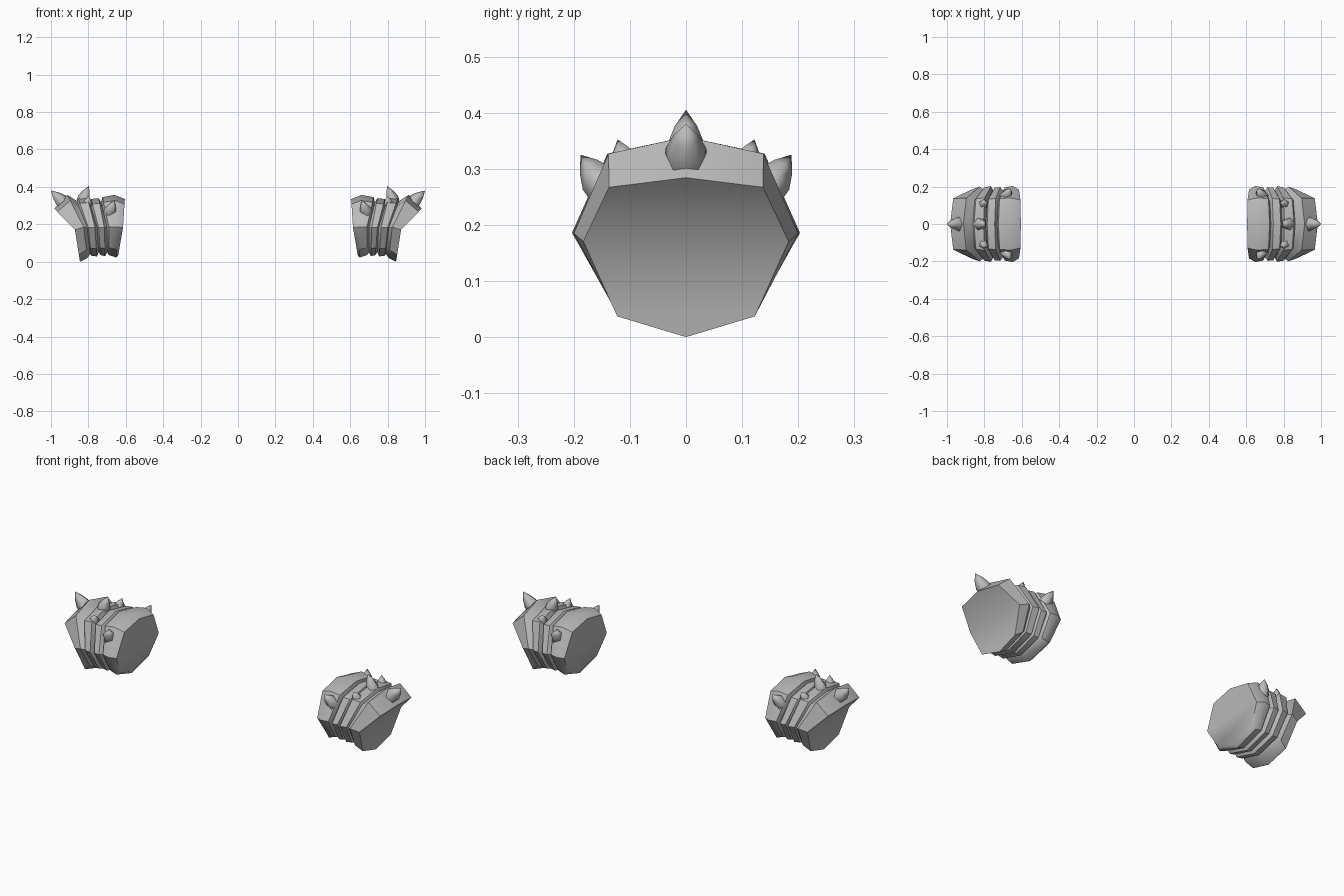
import bpy, bmesh, math
from mathutils import Vector

cube = bpy.data.objects.get("Cube")
if cube:
    bpy.data.objects.remove(cube)

grey = bpy.data.materials.new("plain grey")
grey.use_nodes = True
grey.diffuse_color = (0.5, 0.5, 0.5, 1)
grey.node_tree.nodes["Principled BSDF"].inputs["Base Color"].default_value = (0.5, 0.5, 0.5, 1)

# Fractions of half width and height going down one side of an eight-sided ring
ROUND = [(0, 1), (0.69, 0.91), (1, 0.49), (0.67, 0.13), (0, 0)]
FLARE = [(0, 1), (0.75, 0.94), (1, 0.6), (0.67, 0.13), (0, 0)]


def ring(top, side_x, bottom, width, shape=ROUND):
    """Eight points, bent at the side corners so the ring can lean."""
    half = []
    mid = shape[2][1]
    for fy, fz in shape:
        if fz > mid:
            x = side_x + (top[0] - side_x) * (fz - mid) / (1 - mid)
        else:
            x = bottom[0] + (side_x - bottom[0]) * fz / mid
        half.append(Vector((x, fy * width, bottom[1] + fz * (top[1] - bottom[1]))))
    other = [Vector((p.x, -p.y, p.z)) for p in half[3:0:-1]]
    return half + other


def finish(name, bm, side, angle):
    for v in bm.verts:
        v.co.x *= side
    bmesh.ops.recalc_face_normals(bm, faces=bm.faces)
    mesh = bpy.data.meshes.new(name)
    bm.to_mesh(mesh)
    bm.free()
    mesh.materials.append(grey)
    ob = bpy.data.objects.new(name, mesh)
    bpy.context.collection.objects.link(ob)
    bpy.ops.object.select_all(action='DESELECT')
    bpy.context.view_layer.objects.active = ob
    ob.select_set(True)
    bpy.ops.object.shade_smooth_by_angle(angle=math.radians(angle))


def sleeve(name, rings, side):
    """Skin the rings and close both ends with strips across the width."""
    bm = bmesh.new()
    loops = [[bm.verts.new(p) for p in r] for r in rings]
    for a, b in zip(loops, loops[1:]):
        for i in range(8):
            j = (i + 1) % 8
            bm.faces.new((a[i], a[j], b[j], b[i]))
    for r in (loops[0], loops[-1]):
        bm.faces.new((r[0], r[1], r[7]))
        bm.faces.new((r[1], r[2], r[6], r[7]))
        bm.faces.new((r[2], r[3], r[5], r[6]))
        bm.faces.new((r[3], r[4], r[5]))
    finish(name, bm, side, 40)


def spike(name, base, tip, radius, side):
    """Five-sided, slightly bulging thorn, sunk a little into the surface."""
    base, tip = Vector(base), Vector(tip)
    axis = tip - base
    turn = axis.to_track_quat('Z', 'Y')
    bm = bmesh.new()
    loops = []
    for t, s in ((-0.25, 1), (0.1, 1), (0.55, 0.62)):
        loops.append([bm.verts.new(base + axis * t + turn @ Vector((
            radius * s * math.cos(math.tau * k / 5 + math.pi / 2),
            radius * s * math.sin(math.tau * k / 5 + math.pi / 2), 0))) for k in range(5)])
    point = bm.verts.new(tip)
    bm.faces.new(loops[0])
    for k in range(5):
        j = (k + 1) % 5
        for a, b in zip(loops, loops[1:]):
            bm.faces.new((a[k], a[j], b[j], b[k]))
        bm.faces.new((loops[-1][k], loops[-1][j], point))
    finish(name, bm, side, 75)


# Rings from the inner cuff, over two narrow bands, to the flared outer end
RINGS = [
    ring((0.605, 0.335), 0.615, (0.64, 0.035), 0.185),
    ring((0.66, 0.357), 0.65, (0.65, 0.022), 0.203),
    ring((0.725, 0.345), 0.69, (0.69, 0.035), 0.196),
    ring((0.732, 0.318), 0.70, (0.70, 0.05), 0.178),
    ring((0.745, 0.34), 0.715, (0.71, 0.03), 0.197),
    ring((0.785, 0.335), 0.745, (0.735, 0.035), 0.194),
    ring((0.792, 0.315), 0.752, (0.745, 0.05), 0.18),
    ring((0.805, 0.345), 0.765, (0.755, 0.028), 0.202),
    ring((0.855, 0.34), 0.80, (0.785, 0.032), 0.196),
    ring((0.862, 0.325), 0.806, (0.79, 0.042), 0.184),
    ring((0.912, 0.357), 0.825, (0.805, 0.02), 0.2),
    ring((0.983, 0.284), 0.872, (0.845, 0.0), 0.183, FLARE),
]

for label, side in (("left", 1), ("right", -1)):
    sleeve(label + "_cuff", RINGS, side)
    spike(label + "_outer_spike", (0.945, 0, 0.323), (1.0, 0, 0.38), 0.038, side)
    spike(label + "_top_spike", (0.825, 0, 0.335), (0.797, 0, 0.405), 0.034, side)
    for place, s in (("front", -1), ("back", 1)):
        spike(f"{label}_{place}_small_spike", (0.805, s * 0.108, 0.312),
              (0.795, s * 0.122, 0.352), 0.025, side)
        spike(f"{label}_{place}_cuff_spike", (0.682, s * 0.152, 0.275),
              (0.662, s * 0.188, 0.325), 0.034, side)
